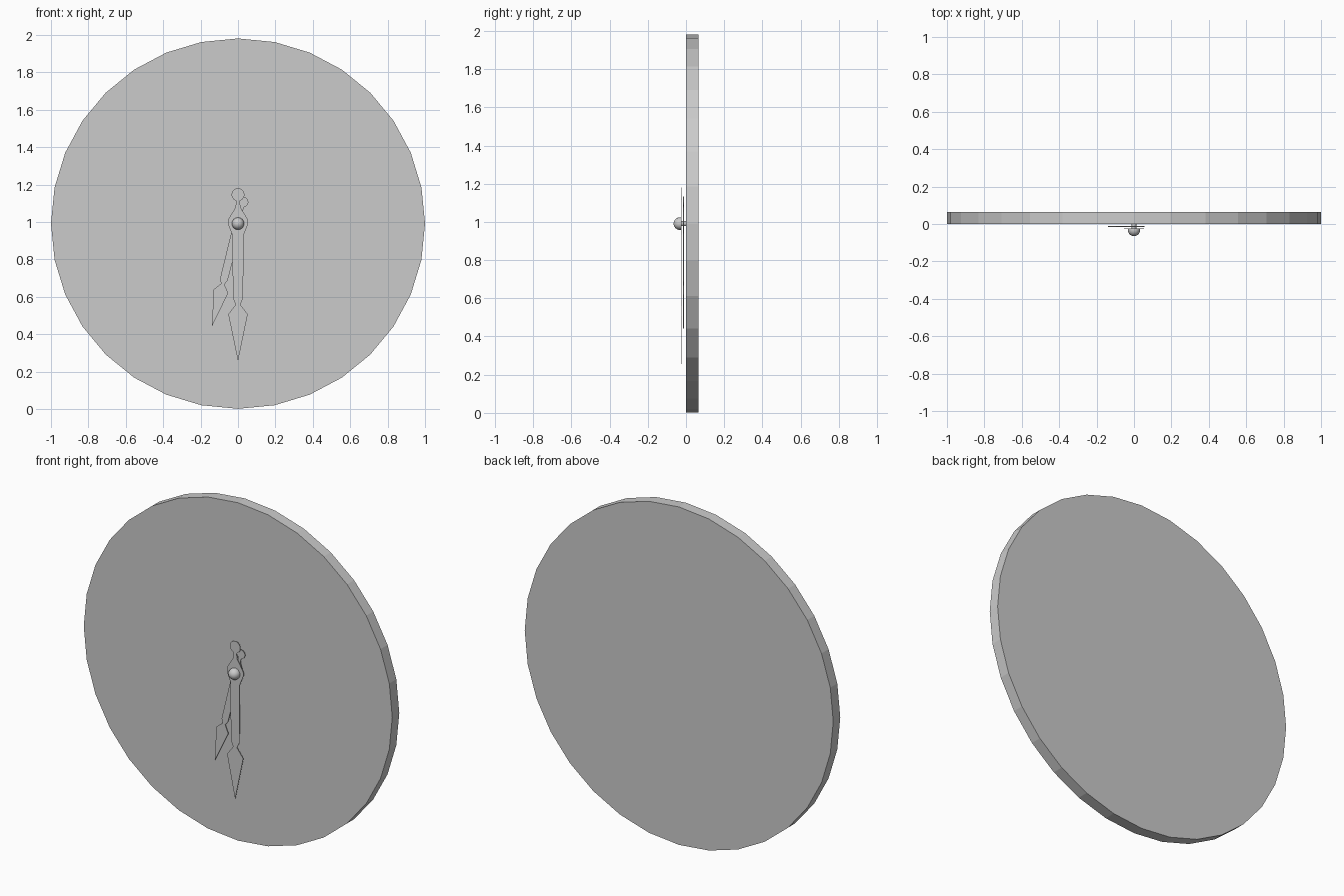
import bpy, bmesh, math
from mathutils import Matrix, Vector

if "Cube" in bpy.data.objects:
    bpy.data.objects.remove(bpy.data.objects["Cube"])

CZ = 0.991   # height of the clock centre


def finish(name, bm):
    bmesh.ops.recalc_face_normals(bm, faces=bm.faces)
    mesh = bpy.data.meshes.new(name)
    bm.to_mesh(mesh)
    bm.free()
    obj = bpy.data.objects.new(name, mesh)
    bpy.context.collection.objects.link(obj)
    return obj


def plate(name, pts, y0, y1):
    """Extrude an x-z outline from y0 to y1."""
    bm = bmesh.new()
    face = bm.faces.new([bm.verts.new((x, y0, z + CZ)) for x, z in pts])
    ext = bmesh.ops.extrude_face_region(bm, geom=[face])
    moved = [v for v in ext["geom"] if isinstance(v, bmesh.types.BMVert)]
    bmesh.ops.translate(bm, verts=moved, vec=(0, y1 - y0, 0))
    return finish(name, bm)


# 32-sided dial, slightly squashed in height
ring = [2 * math.pi * i / 32 for i in range(32)]
plate("dial", [(math.cos(a), 0.99 * math.sin(a)) for a in ring], 0.0, 0.065)

# Right half of a hand outline, from the round tail down to the point
tail = [(0.034 * math.sin(a), 0.155 + 0.034 * math.cos(a))
        for a in [math.radians(20 * i) for i in range(9)]]
half = tail + [(0.010, 0.112), (0.014, 0.085), (0.036, 0.050), (0.054, 0.018),
               (0.054, 0.0), (0.030, -0.060), (0.027, -0.40),
               (0.012, -0.432), (0.052, -0.485), (0.0, -0.735)]
outline = half + [(-x, z) for x, z in reversed(half[1:-1])]


def hand(name, scale, angle, y):
    s, c = scale * math.sin(angle), scale * math.cos(angle)
    pts = [(x * c + z * s, z * c - x * s) for x, z in outline]
    plate(name, pts, y, y - 0.004)


hand("minute_hand", 1.0, 0.0, -0.023)
hand("hour_hand", 0.77, math.radians(14.2), -0.011)

# Spindle from the dial through both hands
spin = [(0.013 * math.cos(a), 0.013 * math.sin(a)) for a in ring[::2]]
plate("spindle", spin, 0.0, -0.035)

# Domed cap
bm = bmesh.new()
bmesh.ops.create_uvsphere(bm, u_segments=16, v_segments=12, radius=0.033)
geom = bm.verts[:] + bm.edges[:] + bm.faces[:]
bmesh.ops.bisect_plane(bm, geom=geom, plane_co=Vector((0, 0, -0.008)),
                       plane_no=Vector((0, 0, -1)), clear_outer=True)
bmesh.ops.holes_fill(bm, edges=[e for e in bm.edges if e.is_boundary])
bmesh.ops.transform(bm, verts=bm.verts, matrix=Matrix.Translation(
    (0, -0.032, CZ)) @ Matrix.Rotation(math.pi / 2, 4, "X"))
cap = finish("cap", bm)
bpy.context.view_layer.objects.active = cap
cap.select_set(True)
bpy.ops.object.shade_smooth_by_angle()
